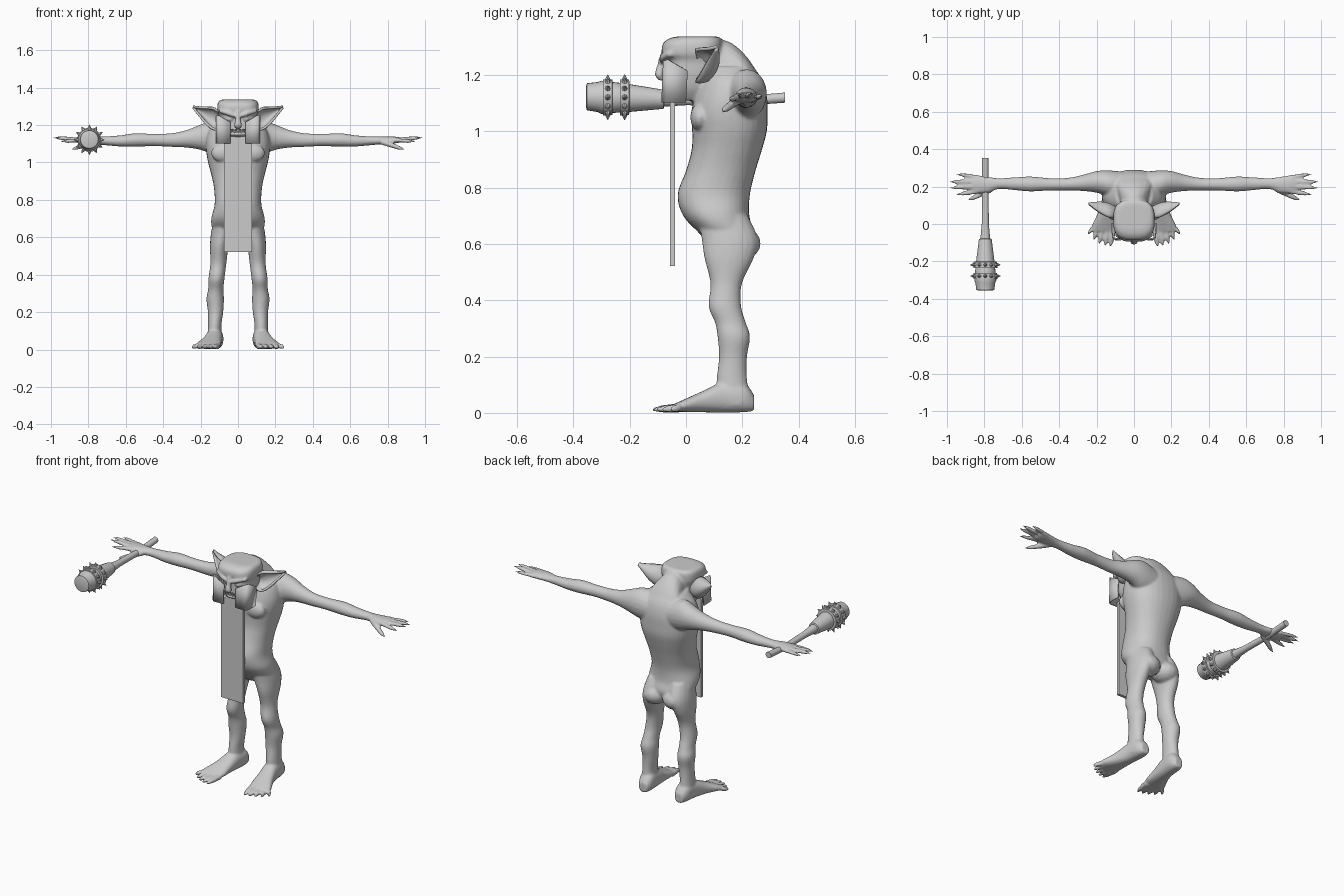
import bpy, bmesh
from math import pi, cos, sin, copysign
from mathutils import Vector, Matrix

if "Cube" in bpy.data.objects:
    bpy.data.objects.remove(bpy.data.objects["Cube"])

grey = bpy.data.materials.new("clay grey")
grey.use_nodes = True
grey.diffuse_color = (0.6, 0.6, 0.6, 1)
grey.node_tree.nodes["Principled BSDF"].inputs["Base Color"].default_value = grey.diffuse_color


def finish(name, bm, smooth=40):
    bmesh.ops.recalc_face_normals(bm, faces=bm.faces)
    me = bpy.data.meshes.new(name)
    bm.to_mesh(me)
    bm.free()
    me.materials.append(grey)
    ob = bpy.data.objects.new(name, me)
    bpy.context.collection.objects.link(ob)
    if smooth:
        shade(ob, smooth)
    return ob


def shade(ob, angle):
    bpy.ops.object.select_all(action='DESELECT')
    ob.select_set(True)
    bpy.context.view_layer.objects.active = ob
    bpy.ops.object.shade_smooth_by_angle(angle=angle * pi / 180)


def spline(rows, steps):
    """Catmull-Rom through the section rows."""
    rows = [Vector(r) for r in rows]
    out = []
    for i in range(len(rows) - 1):
        a, b, c, d = rows[max(i - 1, 0)], rows[i], rows[i + 1], rows[min(i + 2, len(rows) - 1)]
        for k in range(steps):
            t = k / steps
            out.append(0.5 * (2 * b + (c - a) * t + (2 * a - 5 * b + 4 * c - d) * t * t
                              + (3 * b - a - 3 * c + d) * t ** 3))
    return out + [rows[-1]]


def loft(bm, axis, rows, sides=20, power=1.0, steps=4, mirror=False, arc=None):
    """Skin elliptical sections (x, y, z, radius, radius) set across an axis."""
    u, v = {'x': (1, 2), 'y': (0, 2), 'z': (0, 1)}[axis]
    for sx in ((1, -1) if mirror else (1,)):
        rings = []
        for r in spline(rows, steps):
            ring = []
            for k in range(sides):
                t = 2 * pi * k / sides if not arc else arc[0] + (arc[1] - arc[0]) * k / (sides - 1)
                p = Vector(r[:3])
                p[u] += max(r[3], .001) * copysign(abs(cos(t)) ** power, cos(t))
                p[v] += max(r[4], .001) * copysign(abs(sin(t)) ** power, sin(t))
                p.x *= sx
                ring.append(bm.verts.new(p))
            rings.append(ring)
        for a, b in zip(rings, rings[1:]):
            for k in range(sides - (1 if arc else 0)):
                n = (k + 1) % sides
                bm.faces.new((a[k], a[n], b[n], b[k]))
        if not arc:
            bm.faces.new(rings[0])
            bm.faces.new(rings[-1])


def upright(rows):
    """(z, half width, front y, back y) to loft sections."""
    return [(0, (f + b) / 2, z, w, (b - f) / 2) for z, w, f, b in rows]


def ball(bm, loc, size, mirror=False):
    for s in ((1, -1) if mirror else (1,)):
        m = Matrix.Translation((loc[0] * s, loc[1], loc[2])) @ Matrix.Diagonal((*size, 1))
        bmesh.ops.create_uvsphere(bm, u_segments=16, v_segments=10, radius=1, matrix=m)


# Body: torso, neck, head, limbs, fused into one skin
bm = bmesh.new()
loft(bm, 'z', upright([(.59, .09, .09, .22), (.64, .135, .045, .24), (.70, .143, -.01, .225),
                       (.775, .125, -.03, .227), (.86, .128, 0, .247), (.935, .143, .02, .27),
                       (1.0, .16, .022, .287), (1.06, .17, .018, .29), (1.12, .17, .03, .288),
                       (1.18, .15, .05, .272), (1.23, .10, .07, .24)]), sides=32, power=.9)
loft(bm, 'y', [(0, .02, 1.24, .08, .08), (0, .10, 1.235, .072, .092), (0, .16, 1.21, .085, .105),
               (0, .22, 1.165, .11, .095), (0, .27, 1.13, .09, .05)])
loft(bm, 'z', upright([(1.11, .06, -.035, .06), (1.15, .085, -.062, .09), (1.2, .096, -.066, .11),
                       (1.25, .10, -.066, .125), (1.275, .11, -.085, .13), (1.31, .11, -.083, .13),
                       (1.33, .10, -.06, .125), (1.337, .08, -.03, .11)]), sides=32, power=.7)
loft(bm, 'z', [(0, -.08, 1.275, .013, .012), (0, -.088, 1.235, .013, .015), (0, -.095, 1.2, .021, .016),
               (0, -.085, 1.18, .012, .01)])
loft(bm, 'x', [(.008, -.083, 1.247, .012, .009), (.05, -.08, 1.262, .014, .013),
               (.10, -.055, 1.275, .012, .01)], sides=10, mirror=True)
loft(bm, 'x', [(-.05, -.058, 1.152, .008, .007), (0, -.07, 1.152, .012, .009),
               (.05, -.058, 1.152, .008, .007)], sides=10)
ball(bm, (.042, -.062, 1.232), (.017, .014, .011), True)
ball(bm, (.065, .19, .602), (.072, .076, .06), True)
ball(bm, (.075, .05, 1.05), (.07, .035, .05), True)
loft(bm, 'x', [(.06, .20, 1.12, .08, .09), (.14, .217, 1.133, .07, .088), (.2, .225, 1.135, .058, .068),
               (.27, .22, 1.127, .044, .048), (.35, .213, 1.12, .034, .037), (.45, .212, 1.12, .033, .033),
               (.55, .214, 1.12, .040, .036), (.63, .215, 1.115, .035, .03), (.72, .216, 1.116, .029, .023),
               (.78, .21, 1.118, .042, .021), (.84, .213, 1.12, .048, .018), (.87, .215, 1.12, .04, .013)],
     mirror=True)
loft(bm, 'z', [(.125, .17, .03, .042, .06), (.125, .163, .12, .036, .054), (.12, .167, .2, .041, .05),
               (.122, .17, .27, .047, .058), (.119, .158, .32, .041, .055), (.115, .138, .38, .043, .058),
               (.105, .143, .46, .043, .056), (.1, .153, .55, .05, .088), (.085, .155, .62, .06, .1),
               (.07, .13, .7, .06, .09)], mirror=True)
loft(bm, 'y', [(.119, .242, .035, .025, .028), (.121, .205, .055, .043, .053), (.127, .13, .055, .045, .054),
               (.14, .06, .04, .053, .038), (.156, 0, .027, .066, .024), (.168, -.04, .019, .066, .014)],
     power=.85, mirror=True)
# Fingers, thumb and toes: base point, tip point, base radius
digits = [((.83, .175, 1.12), (.95, .157, 1.112), .0125), ((.84, .2, 1.122), (.985, .193, 1.132), .0125),
          ((.84, .227, 1.122), (.992, .226, 1.133), .0125), ((.83, .25, 1.12), (.955, .268, 1.125), .0115),
          ((.76, .185, 1.112), (.895, .125, 1.068), .016)]
for a, b, r in digits:
    a, b = Vector(a), Vector(b)
    loft(bm, 'x', [(*a, r, r), (*a.lerp(b, .35), r, r * .9), (*a.lerp(b, .7), r * .9, r * .8),
                   (*b, .003, .003)], sides=10, mirror=True)
for i in range(5):
    a = Vector((.112 + .028 * i, -.02, .018))
    b = Vector((.125 + .03 * i, -.122 + .004 * i * i, .012))
    r = .018 - .0015 * i
    loft(bm, 'y', [(*a, r, r), (*a.lerp(b, .6), r * .85, .014), (*b, .005, .005)],
         sides=10, mirror=True)
body = finish("body", bm, 0)
rm = body.modifiers.new("fuse", 'REMESH')
rm.mode, rm.voxel_size = 'VOXEL', .0065
sm = body.modifiers.new("soften", 'SMOOTH')
sm.factor, sm.iterations = .5, 5
bpy.ops.object.select_all(action='DESELECT')
body.select_set(True)
bpy.context.view_layer.objects.active = body
bpy.ops.object.convert(target='MESH')
shade(body, 60)

# Ears: cupped leaves opening forward
bm = bmesh.new()
loft(bm, 'x', [(.085, .05, 1.22, .03, .03), (.125, .05, 1.232, .052, .056), (.165, .065, 1.248, .048, .045),
               (.205, .085, 1.272, .028, .022), (.24, .105, 1.296, .004, .003)],
     sides=14, mirror=True, arc=(-.6 * pi, .6 * pi))
ears = finish("ears", bm)
so = ears.modifiers.new("thickness", 'SOLIDIFY')
so.thickness, so.offset = .012, 0

# Cheek guards: bent plates around the face
bm = bmesh.new()
for s in (1, -1):
    plan = [(.04, -.082, 1.215), (.10, -.084, 1.25), (.115, -.07, 1.255), (.116, 0, 1.215)]
    low = [bm.verts.new((x * s, y, 1.102)) for x, y, z in plan]
    top = [bm.verts.new((x * s, y + .006, z)) for x, y, z in plan]
    for k in range(3):
        bm.faces.new((low[k], low[k + 1], top[k + 1], top[k]))
guards = finish("cheek_guards", bm, 30)
so = guards.modifiers.new("thickness", 'SOLIDIFY')
so.thickness, so.offset = .008, 0

# Teeth
bm = bmesh.new()
for i in range(-3, 4):
    m = Matrix.Translation((i * .011, -.073, 1.168)) @ Matrix.Rotation(pi * (i % 2), 4, 'X')
    bmesh.ops.create_cone(bm, segments=8, radius1=.006, radius2=.001, depth=.02, cap_ends=True, matrix=m)
finish("teeth", bm)

# Long hanging beard, a flat slab
bm = bmesh.new()
outline = [(-.074, .522), (.074, .522), (.074, 1.11), (.03, 1.145), (-.03, 1.145), (-.074, 1.11)]
face = bm.faces.new([bm.verts.new((x, -.056, z)) for x, z in outline])
ext = bmesh.ops.extrude_face_region(bm, geom=[face])
bmesh.ops.translate(bm, vec=(0, .017, 0), verts=[g for g in ext["geom"] if isinstance(g, bmesh.types.BMVert)])
finish("beard", bm, 30)

# Club: handle and swollen head
CX, CZ = -.795, 1.118
bm = bmesh.new()
loft(bm, 'y', [(CX, y, CZ + dz, r, r) for y, dz, r in
               [(.352, .002, .018), (.2, -.01, .017), (0, -.006, .019), (-.078, -.004, .026), (-.08, -.004, .034),
                (-.19, 0, .048), (-.24, .002, .053), (-.30, .003, .059), (-.315, .004, .053),
                (-.352, .005, .048), (-.356, .005, .035)]], sides=24, steps=1)
finish("club", bm, 35)

# Spiked bands around the club
bm = bmesh.new()
for y in (-.218, -.278):
    loft(bm, 'y', [(CX, y + d, CZ + .003, r, r) for d, r in
                   [(-.017, .05), (-.016, .064), (.016, .063), (.017, .05)]], sides=24, steps=1)
    for k in range(12):
        m = (Matrix.Translation((CX, y, CZ + .003)) @ Matrix.Rotation(2 * pi * k / 12, 4, 'Y')
             @ Matrix.Translation((0, 0, .07)))
        bmesh.ops.create_cone(bm, segments=8, radius1=.012, radius2=.001, depth=.022, cap_ends=True, matrix=m)
finish("spiked_bands", bm, 30)
